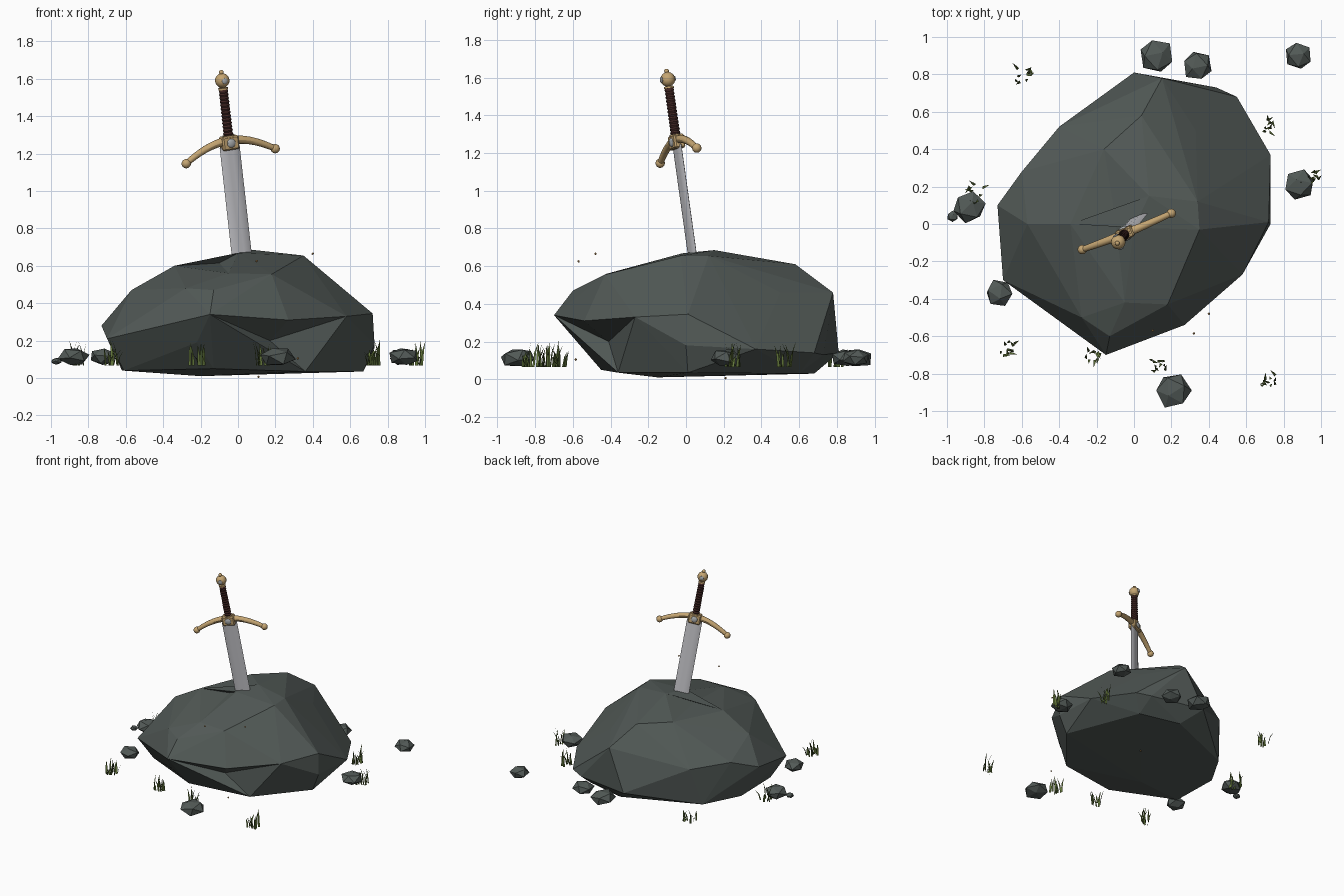
import bpy, bmesh, math, random
from mathutils import Vector, Matrix
from mathutils.bvhtree import BVHTree

if "Cube" in bpy.data.objects:
    bpy.data.objects.remove(bpy.data.objects["Cube"])

random.seed(7)


def material(name, r, g, b):
    m = bpy.data.materials.new(name)
    m.diffuse_color = (r, g, b, 1)
    m.use_nodes = True
    m.node_tree.nodes["Principled BSDF"].inputs["Base Color"].default_value = m.diffuse_color
    return m


STONE = material("dark stone", 0.085, 0.102, 0.095)
STEEL = material("steel", 0.56, 0.56, 0.59)
GOLD = material("aged gold", 0.56, 0.38, 0.17)
LEATHER = material("dark leather", 0.055, 0.02, 0.018)
GEM = material("grey gem", 0.40, 0.42, 0.43)
GRASS = material("grass green", 0.13, 0.19, 0.045)
DRY = material("dark grass", 0.06, 0.09, 0.022)
MOTE = material("amber mote", 0.5, 0.28, 0.10)


def finish(name, bm, mats, matrix=Matrix(), smooth=False):
    bmesh.ops.recalc_face_normals(bm, faces=bm.faces)
    mesh = bpy.data.meshes.new(name)
    bm.to_mesh(mesh)
    bm.free()
    for m in mats:
        mesh.materials.append(m)
    ob = bpy.data.objects.new(name, mesh)
    bpy.context.collection.objects.link(ob)
    ob.matrix_world = matrix
    if smooth:
        bpy.ops.object.select_all(action='DESELECT')
        ob.select_set(True)
        bpy.context.view_layer.objects.active = ob
        bpy.ops.object.shade_smooth_by_angle()
    return ob


def loft(bm, rings):
    rows = [[bm.verts.new(p) for p in ring] for ring in rings]
    n = len(rows[0])
    for a, b in zip(rows, rows[1:]):
        for i in range(n):
            bm.faces.new((a[i], a[(i + 1) % n], b[(i + 1) % n], b[i]))
    bm.faces.new(rows[0])
    bm.faces.new(rows[-1])


def tube(bm, path, radii, n=12):
    side = Vector((0, 1, 0))
    rings = []
    for i, (p, r) in enumerate(zip(path, radii)):
        t = (path[min(i + 1, len(path) - 1)] - path[max(i - 1, 0)]).normalized()
        other = t.cross(side)
        angles = [2 * math.pi * k / n for k in range(n)]
        rings.append([p + r * (math.cos(a) * side + math.sin(a) * other) for a in angles])
    loft(bm, rings)


def ball(bm, centre, r, flat=(1, 1, 1)):
    mat = Matrix.Translation(centre) @ Matrix.Diagonal((*flat, 1))
    bmesh.ops.create_uvsphere(bm, u_segments=16, v_segments=10, radius=r, matrix=mat)


def dent(bm, centre, samples):
    """Replace the faces under the samples by a fan to a new centre."""
    bm.faces.ensure_lookup_table()
    tree = BVHTree.FromBMesh(bm)
    faces = {bm.faces[tree.find_nearest(Vector(s))[2]] for s in samples}
    rim = [e for e in bm.edges if sum(f in faces for f in e.link_faces) == 1]
    inner = [e for e in bm.edges if sum(f in faces for f in e.link_faces) == 2]
    bmesh.ops.delete(bm, geom=list(faces), context='FACES_ONLY')
    bmesh.ops.delete(bm, geom=inner, context='EDGES')
    c = bm.verts.new(centre)
    for e in rim:
        bm.faces.new((*e.verts, c))


# Boulder: faceted hull through its main corners
corners = [
    (-.15, -.70, .34), (.27, -.54, .31), (.58, -.27, .33), (.72, .01, .345), (.73, 0, .18),
    (.73, .37, .16), (.55, .68, .14), (.44, .73, .13), (.15, .78, .46), (0, .81, .14),
    (-.40, .52, .33), (-.60, .28, .35), (-.73, .10, .28), (-.70, -.30, .21),
    (-.61, -.22, .04), (-.20, -.15, .01), (-.13, -.45, .05), (.36, -.36, .035), (.67, .01, .035),
    (.45, .60, .03), (.12, .68, .03), (-.46, .44, .03), (-.62, .17, .04), (-.22, -.55, .19),
    (-.57, 0, .47), (-.34, 0, .60), (-.28, -.50, .48), (-.13, -.60, .47), (.18, -.43, .555),
    (-.05, -.42, .56), (.35, -.03, .655), (.34, .12, .655), (.08, .15, .685), (0, -.02, .668),
    (-.16, .40, .61), (.04, .58, .61), (.33, .50, .46),
]
bm = bmesh.new()
for c in corners:
    bm.verts.new(c)
bmesh.ops.convex_hull(bm, input=bm.verts)
loose = [p for p in bm.verts if not p.link_faces]
bmesh.ops.delete(bm, geom=loose, context='VERTS')
bmesh.ops.triangulate(bm, faces=bm.faces)
# Hollow below the front ledge and the shallow step beside the blade
dent(bm, (.17, -.41, .20), [(.15, -.50, .22), (.40, -.39, .22)])
dent(bm, (-.10, .03, .615), [(-.15, .10, .65), (-.14, -.08, .64)])
finish("boulder", bm, [STONE])

# Sword frame: u across the guard, v through the blade, w up the grip
w = Vector((-.112, -.14, 1)).normalized()
u = Vector((.49, .20, .08))
u = (u - w * u.dot(w)).normalized()
v = w.cross(u)
SWORD = Matrix((u, v, w)).transposed().to_4x4()
SWORD.translation = (-.047, -.05, 1.258)

# Blade with bevelled edges and a faint central groove
half = [(-.058, 0), (-.042, .008), (-.012, .011), (0, .0095), (.012, .011), (.042, .008), (.058, 0)]
section = half + [(x, -y) for x, y in half[-2:0:-1]]
bm = bmesh.new()
loft(bm, [[Vector((x, y, z)) for x, y in section] for z in (-.70, -.02)])
finish("blade", bm, [STEEL], SWORD, True)

# Guard: block plus two drooping arms with ball ends
bm = bmesh.new()
bmesh.ops.create_cube(bm, size=1, matrix=Matrix.Diagonal((.095, .06, .075, 1)))
bmesh.ops.bevel(bm, geom=bm.edges[:], offset=.008, segments=1, affect='EDGES')
finish("guard_block", bm, [GOLD], SWORD)
bm = bmesh.new()
for s in (-1, 1):
    steps = [i / 8 for i in range(9)]
    path = [Vector((s * (.03 + .23 * t), 0, .01 - .083 * t ** 1.7)) for t in steps]
    tube(bm, path, [.023 - .007 * t for t in steps])
    ball(bm, path[-1], .025)
finish("guard_arms", bm, [GOLD], SWORD, True)

# Grip wrapped in ribbed leather
bm = bmesh.new()
ribs = 13
heights = [.04 + .25 * i / (2 * ribs) for i in range(2 * ribs + 1)]
tube(bm, [Vector((0, 0, z)) for z in heights],
     [.028 - .003 * i / (2 * ribs) if i % 2 else .022 for i in range(len(heights))])
finish("grip", bm, [LEATHER], SWORD)

# Pommel, its finial and the collars at both ends of the grip
bm = bmesh.new()
ball(bm, (0, 0, .338), .039)
ball(bm, (0, 0, .382), .013)
for z, r in ((.036, .032), (.294, .026)):
    tube(bm, [Vector((0, 0, z - .005)), Vector((0, 0, z + .005))], [r, r], 16)
finish("pommel", bm, [GOLD], SWORD, True)

# Round gems on both faces of guard and pommel
bm = bmesh.new()
for s in (-1, 1):
    ball(bm, (0, s * .03, 0), .024, (1, .4, 1))
    ball(bm, (0, s * .037, .338), .016, (1, .4, 1))
finish("gems", bm, [GEM], SWORD, True)

# Small stones with flattened tops around the boulder
stones = [(.12, .90, .095), (.34, .845, .08), (.88, .90, .075), (.885, .21, .082),
          (-.88, .09, .085), (-.97, .04, .03), (-.72, -.37, .075), (.21, -.89, .095)]
for i, (x, y, r) in enumerate(stones):
    bm = bmesh.new()
    bmesh.ops.create_icosphere(bm, subdivisions=1, radius=r)
    spin = Matrix.Rotation(random.uniform(0, 6.28), 4, 'Z') @ Matrix.Rotation(.4, 4, 'X')
    bm.transform(spin)
    for p in bm.verts:
        p.co *= random.uniform(.97, 1.08)
        p.co.z = max(-.043, min(.046, p.co.z * .62))
    finish(f"small_stone_{i + 1}", bm, [STONE], Matrix.Translation((x, y, .113 if r > .05 else .09)))

# Grass tufts: thin arching blades
tufts = [(-.59, .80), (.70, .52), (.95, .25), (-.85, .17),
         (-.67, -.67), (-.22, -.69), (.13, -.76), (.72, -.84)]
for i, (x, y) in enumerate(tufts):
    bm = bmesh.new()
    for k in range(11):
        a = random.uniform(0, 2 * math.pi)
        root = Vector((random.uniform(-.04, .04), random.uniform(-.04, .04), 0))
        lean = Vector((math.cos(a), math.sin(a), 0)) * random.uniform(.015, .045)
        b = a + 1.57 + random.uniform(-.5, .5)
        side = Vector((math.cos(b), math.sin(b), 0)) * .0075
        h = random.uniform(.06, .14)
        mid = root + lean * .35 + Vector((0, 0, h * .6))
        tip = root + lean + Vector((0, 0, h))
        q = [bm.verts.new(p) for p in (root - side, root + side, mid + side * .8, mid - side * .8, tip)]
        for f in (bm.faces.new(q[:4]), bm.faces.new((q[3], q[2], q[4]))):
            f.material_index = k % 3 == 0
    finish(f"grass_tuft_{i + 1}", bm, [GRASS, DRY], Matrix.Translation((x, y, .066)))

# Tiny floating motes
bm = bmesh.new()
for p in ((.10, -.57, .625), (.40, -.48, .665), (.32, -.585, .105), (.11, .21, .006)):
    bmesh.ops.create_icosphere(bm, subdivisions=1, radius=.007, matrix=Matrix.Translation(p))
finish("motes", bm, [MOTE])
